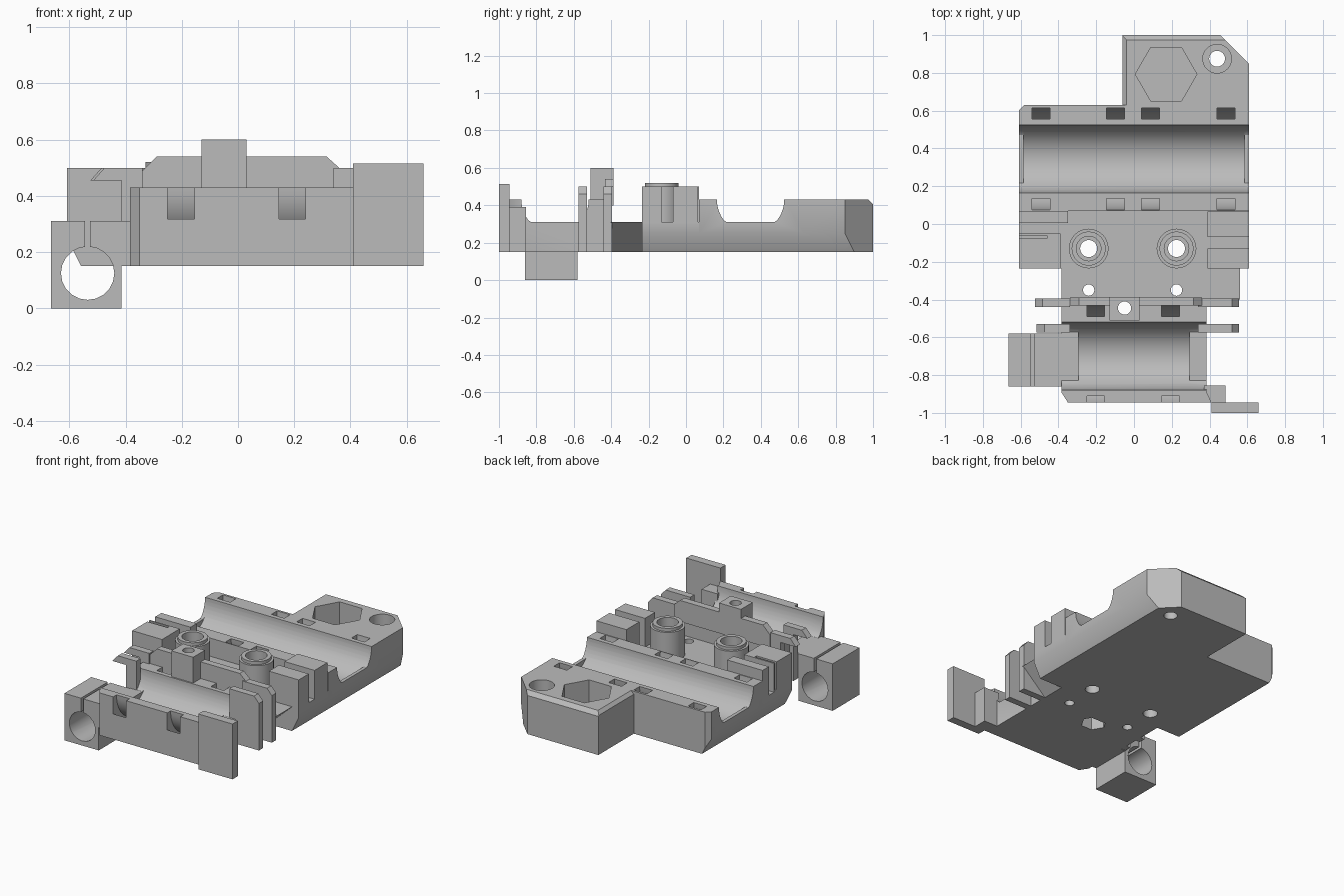
import bpy, bmesh
from math import cos, sin, pi

cube = bpy.data.objects.get("Cube")
if cube:
    bpy.data.objects.remove(cube, do_unlink=True)

grey = bpy.data.materials.new("light grey")
grey.use_nodes = True
grey.diffuse_color = (0.5, 0.5, 0.5, 1)
grey.node_tree.nodes["Principled BSDF"].inputs["Base Color"].default_value = (0.5, 0.5, 0.5, 1)


def prism(name, axis, pts, lo, hi):
    """Extrude a flat profile along the given axis."""
    def place(p, d):
        return {"x": (d, p[0], p[1]), "y": (p[0], d, p[1]), "z": (p[0], p[1], d)}[axis]
    bm = bmesh.new()
    face = bm.faces.new([bm.verts.new(place(p, lo)) for p in pts])
    shift = place((0, 0), hi - lo)
    ext = bmesh.ops.extrude_face_region(bm, geom=[face])
    bmesh.ops.translate(bm, vec=shift, verts=[v for v in ext["geom"] if isinstance(v, bmesh.types.BMVert)])
    if face.is_valid is False or not any(len(e.link_faces) != 2 for e in bm.edges):
        pass
    else:
        bm.faces.new([e for e in face.verts])
    bmesh.ops.recalc_face_normals(bm, faces=bm.faces)
    me = bpy.data.meshes.new(name)
    bm.to_mesh(me)
    bm.free()
    ob = bpy.data.objects.new(name, me)
    ob.data.materials.append(grey)
    bpy.context.collection.objects.link(ob)
    return ob


def rect(a, b, c, d):
    return [(a, c), (b, c), (b, d), (a, d)]


def box(name, x0, x1, y0, y1, z0, z1):
    return prism(name, "z", rect(x0, x1, y0, y1), z0, z1)


def ring(x, y, r, n=32):
    return [(x + r * cos(2 * pi * i / n), y + r * sin(2 * pi * i / n)) for i in range(n)]


def half_arc(y, z, r, floor=0, n=24):
    return [(y + r * cos(pi + pi * i / n), max(z + r * sin(pi + pi * i / n), floor)) for i in range(n + 1)]


def hole(x, y, r, z0=0.1, z1=0.7, n=32):
    return prism("cutter", "z", ring(x, y, r, n), z0, z1)


def cut(ob, cutters):
    """Subtract the cutters and remove them."""
    for c in cutters:
        c.hide_render = True
        m = ob.modifiers.new("cut", "BOOLEAN")
        m.operation, m.solver, m.object = "DIFFERENCE", "EXACT", c
        bpy.context.view_layer.objects.active = ob
        bpy.ops.object.modifier_apply(modifier=m.name)
        bpy.data.objects.remove(c, do_unlink=True)


AXLE, BASE, FLOOR, TOP = 0.43, 0.15, 0.31, 0.43


def trough(y, inner, outer):
    """Bearing seat with shallower lips at both ends."""
    out = []
    for half, floor in ((inner, 0), (outer, FLOOR)):
        pts = half_arc(y, AXLE, 0.18, floor)
        out.append(prism("cutter", "x", pts + [(y + 0.18, 0.7), (y - 0.18, 0.7)], -half, half))
    return out


def tie_slots(y, spans):
    """Curved cable tie tunnels wrapping under a bearing."""
    outer, inner = half_arc(y, AXLE, 0.27), half_arc(y, AXLE, 0.21)
    pts = [(y - 0.27, 0.6)] + outer + [(y + 0.27, 0.6), (y + 0.21, 0.6)] + inner[::-1] + [(y - 0.21, 0.6)]
    return [prism("cutter", "x", pts, a, b) for a, b in spans]


def beveled(x0, x1, top, left=True):
    """Cross-section with slanted lower edges."""
    low = [(x0 + 0.05, BASE), (x1 - 0.05, BASE)] if left else [(x0, BASE), (x1 - 0.05, BASE)]
    return low + [(x1, 0.25), (x1, top), (x0, top)] + ([(x0, 0.25)] if left else [])


# Upper bearing block
upper = prism("upper_bearing_block", "y", beveled(-0.608, 0.608, TOP), 0.07, 0.63)
cut(upper, trough(0.345, 0.585, 0.7)
    + tie_slots(0.345, [(-0.54, -0.445), (-0.145, -0.05), (0.04, 0.135), (0.44, 0.535)])
    + [prism("cutter", "z", [(-0.7, 0.51), (-0.55, 0.66), (-0.7, 0.66)], 0.1, 0.6)])

# Rear tower with nut pocket and screw hole
tower = prism("rear_tower", "y", beveled(-0.06, 0.608, TOP, False), 0.63, 1.0)
cut(tower, [
    hole(0.17, 0.793, 0.163, 0.22, 0.7, 6),
    hole(0.44, 0.875, 0.076, 0.3),
    hole(0.44, 0.875, 0.042),
    prism("cutter", "z", [(0.408, 1.05), (0.66, 0.798), (0.7, 1.1)], 0.1, 0.6),
    prism("cutter", "x", [(0.95, 0.455), (1.05, 0.355), (1.05, 0.5)], -0.3, 0.8),
    prism("cutter", "y", [(-0.1, 0.37), (-0.01, 0.46), (-0.1, 0.5)], 0.5, 1.1)])

# Middle floor, with wide shoulders and a narrow neck
shoulders = prism("middle_floor", "y", beveled(-0.608, 0.608, FLOOR), -0.235, 0.07)
neck = box("neck_floor", -0.385, 0.385, -0.4, -0.235, BASE, FLOOR)
prism("side_ledge", "y", [(0.38, BASE), (0.385, BASE), (0.56, FLOOR), (0.38, FLOOR)], -0.4, -0.235)
SCREWS = [(-0.24, -0.13), (0.225, -0.13)]
cut(shoulders, [hole(x, y, 0.045) for x, y in SCREWS])
cut(neck, [hole(x, -0.35, 0.03) for x, y in SCREWS])

# Screw bosses
for x, y in SCREWS:
    boss = prism("screw_boss", "z", ring(x, y, 0.105), FLOOR - 0.01, 0.5)
    rim = prism("boss_rim", "z", ring(x, y, 0.09), 0.5, 0.52)
    cut(boss, [hole(x, y, 0.065, FLOOR, 0.7), hole(x, y, 0.045)])
    cut(rim, [hole(x, y, 0.065)])

# Belt grips on both shoulders
right_grip = box("right_belt_grip", -0.608, -0.39, -0.235, -0.05, FLOOR, 0.5)
cut(right_grip, [box("cutter", -0.7, -0.46, -0.078, -0.06, FLOOR + 0.01, 0.6)])
box("right_belt_stop", -0.608, -0.35, 0.005, 0.07, FLOOR, 0.5)
left_grip = box("left_belt_grip", 0.39, 0.608, -0.235, 0.065, FLOOR, 0.5)
cut(left_grip, [box("cutter", 0.3, 0.7, -0.13, -0.07, FLOOR, 0.6)])

# Lower bearing block
outline = [(-0.35, -0.945), (0.41, -0.945), (0.385, -0.89), (0.385, -0.4), (-0.385, -0.4), (-0.385, -0.89)]
lower = prism("lower_bearing_block", "z", outline, BASE, TOP)
cut(lower, trough(-0.7, 0.295, 0.6) + tie_slots(-0.7, [(-0.25, -0.155), (0.145, 0.24)])
    + [hole(-0.05, -0.445, 0.035), hole(-0.05, -0.445, 0.08, 0.1, 0.25, 6)])

# Thin belt arms beside the lower block
for y0, y1, end in ((-0.575, -0.53, -0.515), (-0.44, -0.395, -0.525)):
    prism("left_belt_arm", "y", [(0.34, BASE), (0.555, BASE), (0.555, 0.46), (0.52, 0.5), (0.34, 0.5)], y0, y1)
    prism("right_belt_arm", "y", [(-0.415, BASE), (-0.34, BASE), (-0.34, 0.5), (end + 0.04, 0.5),
                                  (end, 0.455), (-0.415, 0.455)], y0, y1)

# Rear plate and central post
prism("back_plate", "y", [(-0.34, 0.4), (0.36, 0.4), (0.36, 0.5), (0.315, 0.54), (-0.29, 0.54), (-0.34, 0.49)],
      -0.432, -0.388)
post = box("centre_post", -0.13, 0.03, -0.51, -0.387, TOP - 0.02, 0.6)
cut(post, [hole(-0.05, -0.445, 0.035)])
plate = bpy.data.objects["back_plate"]
cut(plate, [hole(-0.05, -0.445, 0.035)])

# Split rod clamp
clamp = box("rod_clamp", -0.665, -0.415, -0.86, -0.58, 0, FLOOR)
cut(clamp, [prism("cutter", "y", ring(-0.535, 0.125, 0.095, 20), -1, -0.4),
            box("cutter", -0.545, -0.527, -1, -0.4, 0.15, 0.4)])
box("clamp_bridge", -0.42, -0.38, -0.86, -0.58, BASE, FLOOR)

# Front end stop tab
box("stop_tab", 0.41, 0.66, -1.0, -0.945, BASE, 0.515)
box("tab_link", 0.37, 0.485, -0.945, -0.855, BASE, 0.39)

# Smooth round surfaces, keep corners crisp
bpy.ops.object.select_all(action="DESELECT")
for ob in bpy.context.collection.objects:
    if ob.type == "MESH":
        ob.select_set(True)
bpy.context.view_layer.objects.active = upper
bpy.ops.object.shade_smooth_by_angle(angle=0.5)
bpy.ops.object.select_all(action="DESELECT")
